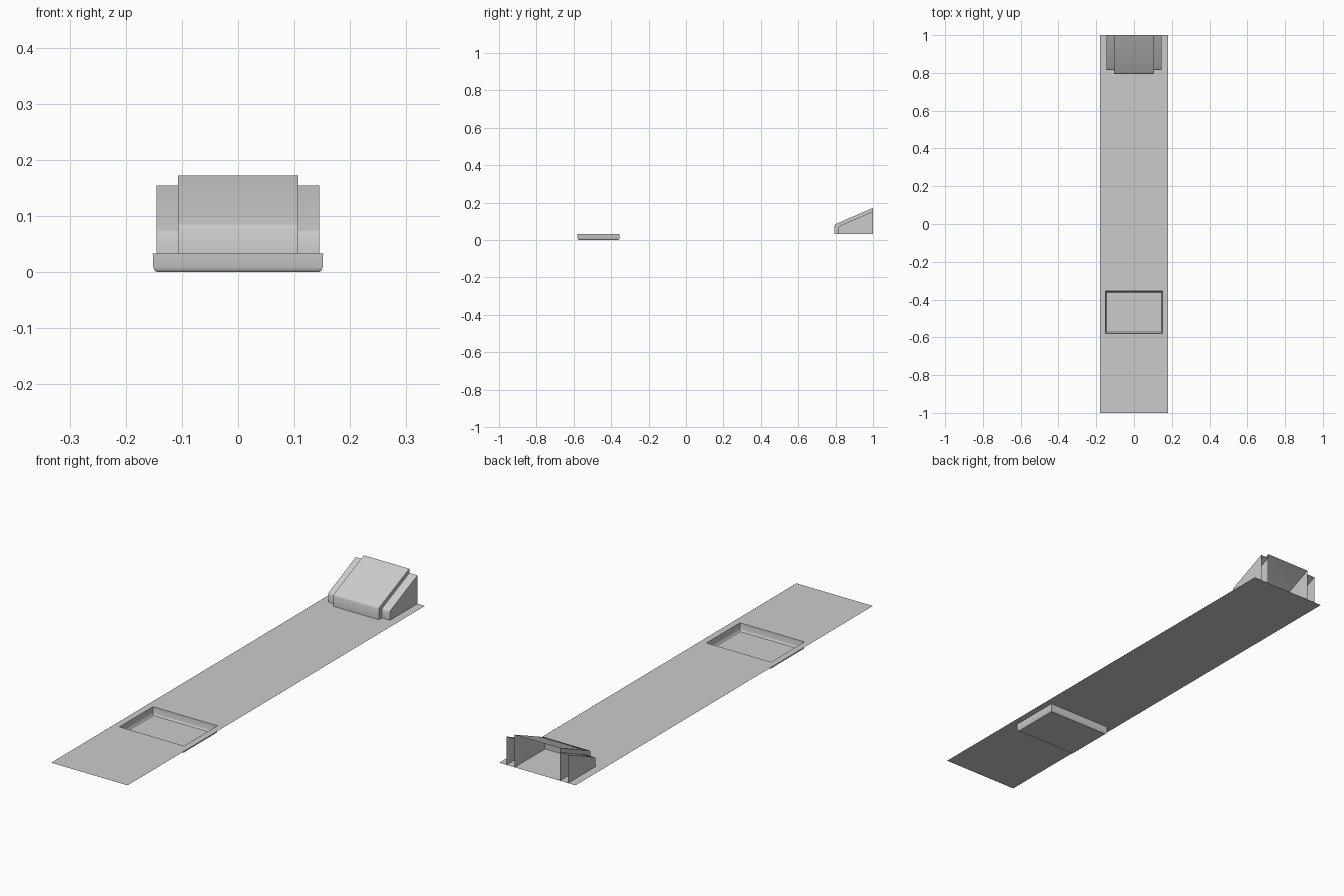
import bpy, bmesh, math

cube = bpy.data.objects.get("Cube")
if cube:
    bpy.data.objects.remove(cube, do_unlink=True)

grey = bpy.data.materials.new("light_grey")
grey.use_nodes = True
grey.diffuse_color = (0.6, 0.6, 0.6, 1)
grey.node_tree.nodes["Principled BSDF"].inputs["Base Color"].default_value = (0.6, 0.6, 0.6, 1)

FLOOR = 0.033
TRAY_X, TRAY_Y = 0.152, (-0.58, -0.355)


def make_object(name, bm, smooth_angle=None):
    mesh = bpy.data.meshes.new(name)
    bm.to_mesh(mesh)
    bm.free()
    mesh.materials.append(grey)
    obj = bpy.data.objects.new(name, mesh)
    bpy.context.collection.objects.link(obj)
    if smooth_angle:
        bpy.ops.object.select_all(action='DESELECT')
        obj.select_set(True)
        bpy.context.view_layer.objects.active = obj
        bpy.ops.object.shade_smooth_by_angle(angle=math.radians(smooth_angle))
    return obj


# Floor sheet: a grid with an opening for the tray and pairs of raised panels
panel_starts = [-0.725, -0.325, 0.075, 0.475]
panel_length = 0.122
xs = [-0.18, -0.167, -TRAY_X, -0.016, 0.016, TRAY_X, 0.167, 0.18]
ys = sorted([-1, 1, *TRAY_Y] + panel_starts + [y + panel_length for y in panel_starts])
bm = bmesh.new()
grid = [[bm.verts.new((x, y, FLOOR)) for x in xs] for y in ys]
panels = []
for j in range(len(ys) - 1):
    for i in range(len(xs) - 1):
        cx, cy = (xs[i] + xs[i + 1]) / 2, (ys[j] + ys[j + 1]) / 2
        if abs(cx) < TRAY_X and TRAY_Y[0] < cy < TRAY_Y[1]:
            continue
        face = bm.faces.new((grid[j][i], grid[j][i + 1], grid[j + 1][i + 1], grid[j + 1][i]))
        if 0.016 < abs(cx) < 0.167 and any(0 < cy - s < panel_length for s in panel_starts):
            panels.append(face)
bmesh.ops.inset_region(bm, faces=panels, thickness=0.005, depth=0.002, use_even_offset=True)
make_object("floor_sheet", bm)

# Sunken tray with a chamfered bottom
bm = bmesh.new()
rings = []
for z, inset in ((FLOOR, 0), (0.008, 0.001), (0.003, 0.003), (0, 0.007)):
    x, y0, y1 = TRAY_X - inset, TRAY_Y[0] + inset, TRAY_Y[1] - inset
    rings.append([bm.verts.new(p) for p in ((-x, y0, z), (x, y0, z), (x, y1, z), (-x, y1, z))])
for upper, lower in zip(rings, rings[1:]):
    for k in range(4):
        n = (k + 1) % 4
        bm.faces.new((upper[n], upper[k], lower[k], lower[n]))
bm.faces.new(rings[-1])
make_object("sunken_tray", bm, 50)


# Sloped housings, open at the back and bottom
def housing(name, x0, x1, front, front_z, back_z):
    profile = [(front, FLOOR), (front, front_z - 0.006), (front + 0.002, front_z - 0.002),
               (front + 0.007, front_z + 0.002), (1, back_z), (1, FLOOR)]
    bm = bmesh.new()
    left, right = [[bm.verts.new((x, y, z)) for y, z in profile] for x in (x0, x1)]
    for k in range(4):
        bm.faces.new((left[k], right[k], right[k + 1], left[k + 1]))
    bm.faces.new(left)
    bm.faces.new(right[::-1])
    bmesh.ops.recalc_face_normals(bm, faces=bm.faces)
    make_object(name, bm, 40)


housing("centre_housing", -0.107, 0.107, 0.795, 0.084, 0.172)
housing("left_side_housing", 0.107, 0.145, 0.815, 0.073, 0.154)
housing("right_side_housing", -0.145, -0.107, 0.815, 0.073, 0.154)
